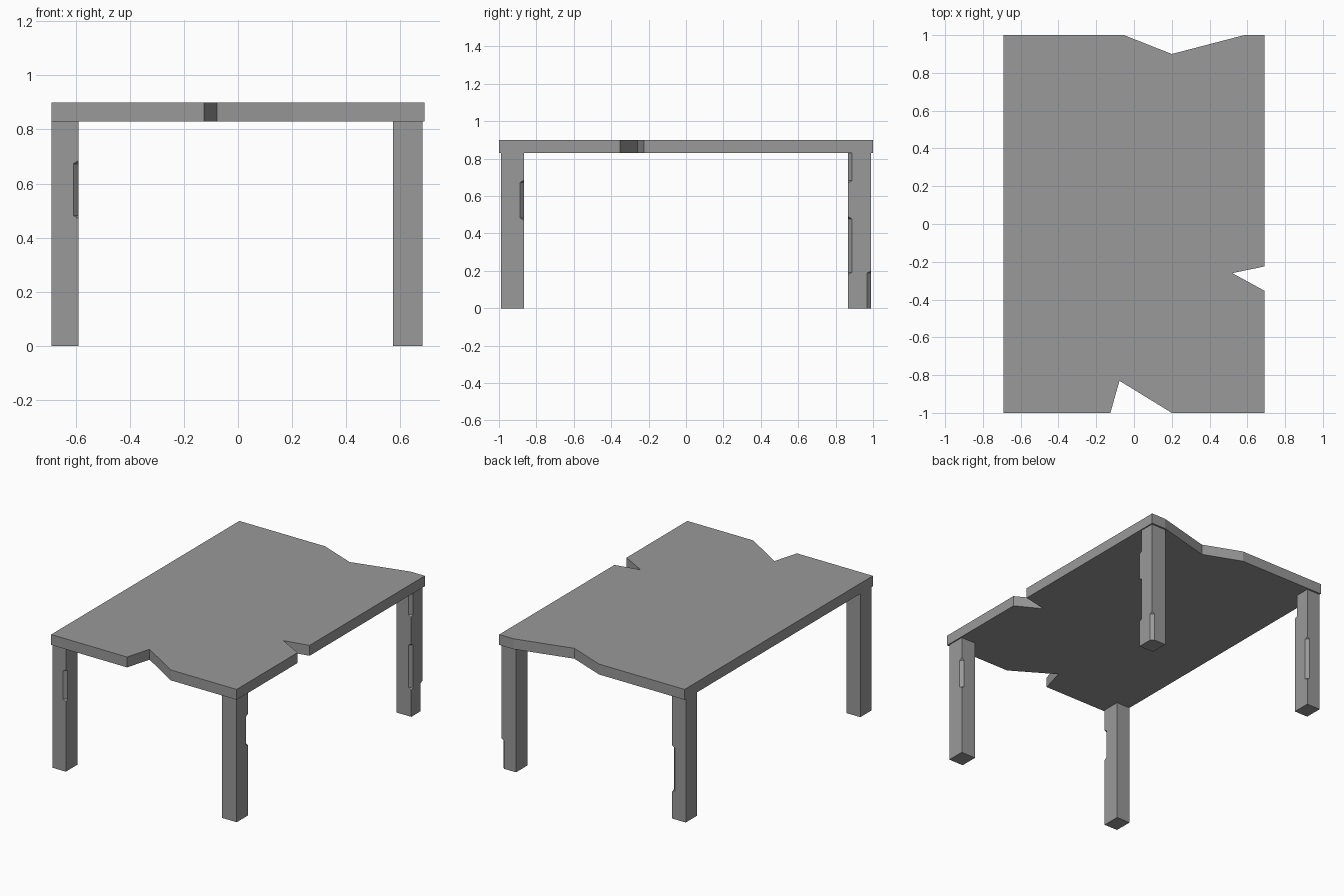
import bpy
import bmesh

cube = bpy.data.objects.get("Cube")
if cube:
    bpy.data.objects.remove(cube, do_unlink=True)

TOP, UNDERSIDE = 0.90, 0.83
CHIP = 0.02

grey = bpy.data.materials.new("worn grey")
grey.use_nodes = True
colour = (0.32, 0.32, 0.32, 1)
grey.diffuse_color = colour
grey.node_tree.nodes["Principled BSDF"].inputs["Base Color"].default_value = colour


def make_object(name, bm):
    bmesh.ops.recalc_face_normals(bm, faces=bm.faces)
    mesh = bpy.data.meshes.new(name)
    bm.to_mesh(mesh)
    bm.free()
    mesh.materials.append(grey)
    obj = bpy.data.objects.new(name, mesh)
    bpy.context.collection.objects.link(obj)
    return obj


def prism(name, outline, z0, z1):
    """Extrude a flat outline straight up."""
    bm = bmesh.new()
    face = bm.faces.new([bm.verts.new((x, y, z0)) for x, y in outline])
    walls = bmesh.ops.extrude_face_region(bm, geom=[face])
    tops = [v for v in walls["geom"] if isinstance(v, bmesh.types.BMVert)]
    bmesh.ops.translate(bm, verts=tops, vec=(0, 0, z1 - z0))
    return make_object(name, bm)


def chip_cutter(name, x, y, z0, z1):
    """Diamond bar with pointed ends, centred on a leg's vertical edge."""
    bm = bmesh.new()
    points = [(x, y, z0), (x, y, z1)]
    for z in (z0 + 0.012, z1 - 0.012):
        points += [(x + CHIP, y, z), (x - CHIP, y, z), (x, y + CHIP, z), (x, y - CHIP, z)]
    verts = [bm.verts.new(p) for p in points]
    bmesh.ops.convex_hull(bm, input=verts)
    cutter = make_object(name, bm)
    cutter.hide_render = True
    cutter.hide_set(True)
    cutter.display_type = 'WIRE'
    return cutter


# Table top with a broken notch in three of its edges
prism("table_top", [
    (-0.69, -1), (-0.125, -1), (-0.077, -0.83), (0.20, -1),
    (0.69, -1), (0.69, -0.353), (0.52, -0.26), (0.69, -0.225),
    (0.69, 1), (0.584, 1), (0.20, 0.90), (-0.053, 1), (-0.69, 1),
], UNDERSIDE, TOP)

# Legs: x range, y range, and chips as (x side, y side, bottom, top)
RIGHT, LEFT = (-0.69, -0.589), (0.573, 0.682)
FRONT, BACK = (-0.988, -0.867), (0.867, 0.988)
HIGH = (0.67, 0.86)
LOW = (0.18, 0.49)
MIDDLE = (0.47, 0.685)
legs = {
    "front_right_leg": (RIGHT, FRONT, [(1, 0, *MIDDLE)]),
    "front_left_leg": (LEFT, FRONT, [(1, 1, *MIDDLE)]),
    "back_right_leg": (RIGHT, BACK, [(1, 1, *LOW), (1, 0, *HIGH)]),
    "back_left_leg": (LEFT, BACK, [(1, 0, *LOW), (1, 0, *HIGH), (1, 1, -0.05, 0.2)]),
}

for name, (xs, ys, chips) in legs.items():
    outline = [(xs[0], ys[0]), (xs[1], ys[0]), (xs[1], ys[1]), (xs[0], ys[1])]
    leg = prism(name, outline, 0, UNDERSIDE)
    for i, (sx, sy, z0, z1) in enumerate(chips):
        cut = leg.modifiers.new("chip", 'BOOLEAN')
        cut.operation = 'DIFFERENCE'
        cut.solver = 'EXACT'
        cut.object = chip_cutter(f"{name}_chip_cutter_{i + 1}", xs[sx], ys[sy], z0, z1)
